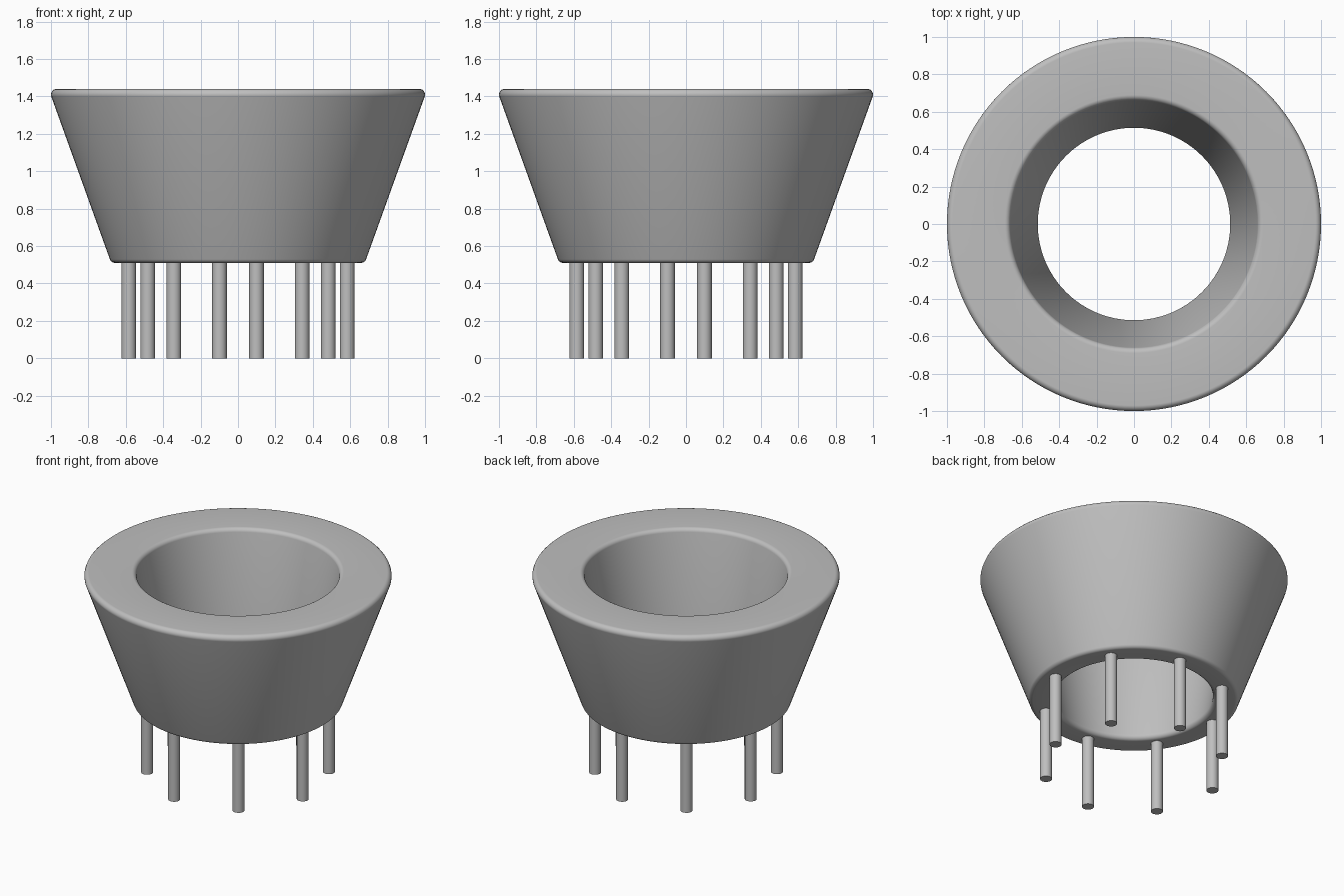
import bpy
import bmesh
import math
from mathutils import Vector, Matrix

cube = bpy.data.objects.get("Cube")
if cube:
    bpy.data.objects.remove(cube, do_unlink=True)

GREY = (0.52, 0.52, 0.52, 1.0)
grey = bpy.data.materials.new("plain grey")
grey.use_nodes = True
grey.diffuse_color = GREY
grey.node_tree.nodes["Principled BSDF"].inputs["Base Color"].default_value = GREY


def add_object(name, bm, sharp_angle):
    bmesh.ops.recalc_face_normals(bm, faces=bm.faces[:])
    mesh = bpy.data.meshes.new(name)
    bm.to_mesh(mesh)
    bm.free()
    mesh.materials.append(grey)
    obj = bpy.data.objects.new(name, mesh)
    bpy.context.collection.objects.link(obj)
    bpy.ops.object.select_all(action='DESELECT')
    obj.select_set(True)
    bpy.context.view_layer.objects.active = obj
    bpy.ops.object.shade_smooth_by_angle(angle=math.radians(sharp_angle))


def rounded(corners, radius, steps):
    """Round every corner of a closed convex profile with a true arc."""
    points = []
    for i, c in enumerate(corners):
        a = (corners[i - 1] - c).normalized()
        b = (corners[(i + 1) % len(corners)] - c).normalized()
        half = a.angle(b) / 2
        centre = c + (a + b).normalized() * (radius / math.sin(half))
        start = c + a * (radius / math.tan(half)) - centre
        end = c + b * (radius / math.tan(half)) - centre
        for k in range(steps + 1):
            points.append(centre + start.lerp(end, k / steps).normalized() * radius)
    return points


# Tapered ring: rounded wall section turned about the z axis
section = [Vector(p) for p in ((0.509, 0.51), (0.678, 0.51), (1.013, 1.44), (0.665, 1.44))]
bm = bmesh.new()
verts = [bm.verts.new((p.x, 0, p.y)) for p in rounded(section, 0.03, 6)]
edges = [bm.edges.new((verts[i - 1], verts[i])) for i in range(len(verts))]
bmesh.ops.spin(bm, geom=verts + edges, cent=(0, 0, 0), axis=(0, 0, 1),
               angle=math.tau, steps=128, use_merge=True)
bmesh.ops.remove_doubles(bm, verts=bm.verts[:], dist=0.0001)
add_object("tapered_ring", bm, 30)

# Eight round legs evenly spaced under the ring
LEG_HEIGHT = 0.52
for i in range(8):
    angle = math.radians(35.4 + 45 * i)
    place = Matrix.Translation((0.592 * math.cos(angle), 0.592 * math.sin(angle), LEG_HEIGHT / 2))
    bm = bmesh.new()
    bmesh.ops.create_cone(bm, cap_ends=True, segments=32, radius1=0.039, radius2=0.039,
                          depth=LEG_HEIGHT, matrix=place)
    add_object(f"leg_{i + 1}", bm, 40)
